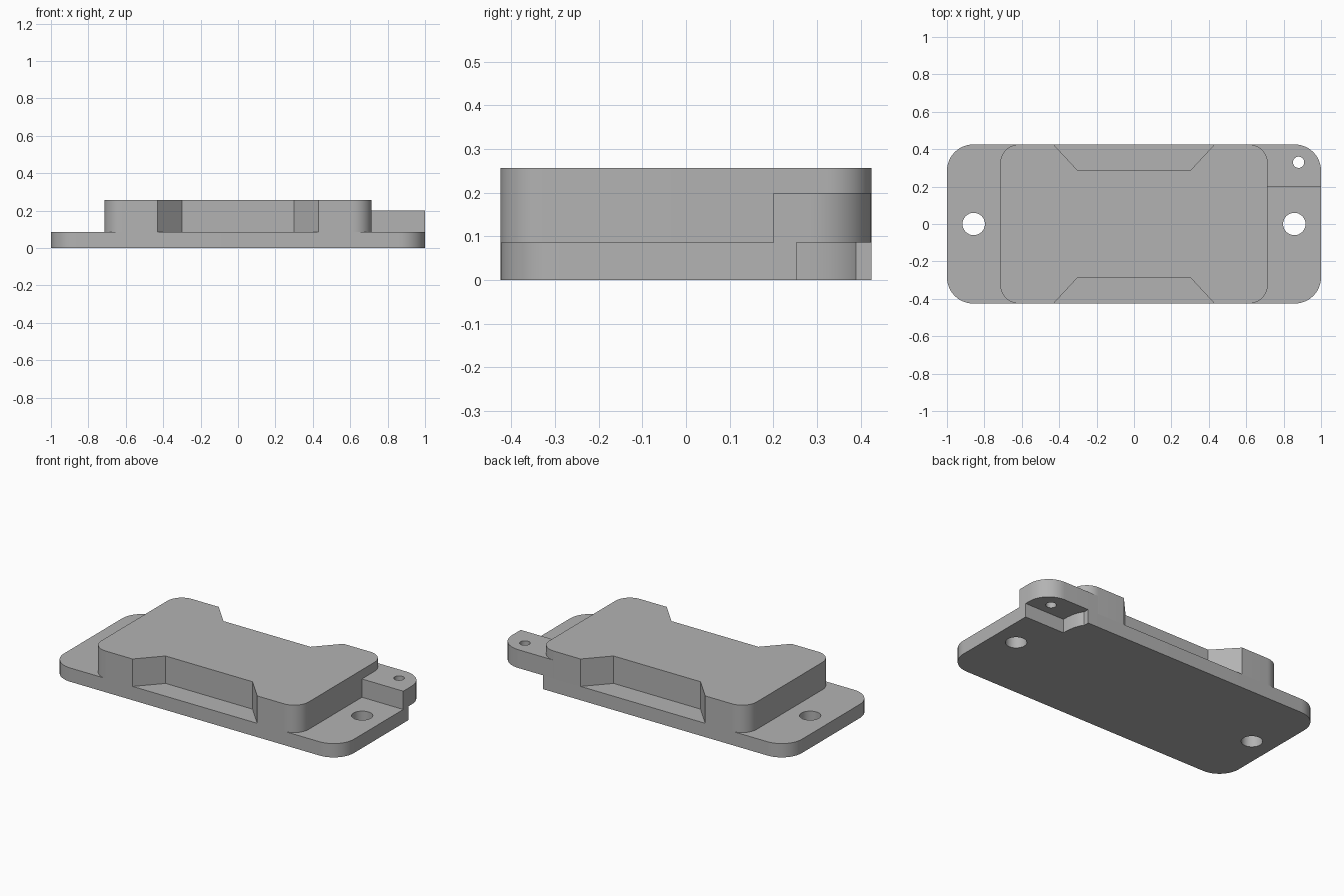
import bpy, bmesh, math

cube = bpy.data.objects.get("Cube")
if cube:
    bpy.data.objects.remove(cube, do_unlink=True)

grey = bpy.data.materials.new("matte grey")
grey.use_nodes = True
COLOUR = (0.45, 0.45, 0.45, 1)
grey.diffuse_color = COLOUR
grey.node_tree.nodes["Principled BSDF"].inputs["Base Color"].default_value = COLOUR

# Main dimensions
W, D = 1.0, 0.425            # half width and half depth of the plate
BODY = 0.715                 # half width of the raised body
PLATE_TOP, EAR_TOP, TOP = 0.086, 0.2, 0.257


def corner(x, y, r, steps=12):
    """Rounded corner at (x, y), listed counter-clockwise about the origin."""
    sx, sy = math.copysign(1, x), math.copysign(1, y)
    start = {(1, 1): 0, (-1, 1): 90, (-1, -1): 180, (1, -1): 270}[(sx, sy)]
    angles = [math.radians(start + 90 * i / steps) for i in range(steps + 1)]
    return [(x - sx * r + r * math.cos(a), y - sy * r + r * math.sin(a)) for a in angles]


def circle(x, y, r, n=32):
    return [(x + r * math.cos(math.tau * i / n), y + r * math.sin(math.tau * i / n))
            for i in range(n)]


def prism(name, outline, z0, z1):
    """Extrude a counter-clockwise outline from z0 to z1."""
    bm = bmesh.new()
    base = bm.faces.new([bm.verts.new((x, y, z0)) for x, y in outline])
    ext = bmesh.ops.extrude_face_region(bm, geom=[base], use_keep_orig=True)
    verts = [g for g in ext["geom"] if isinstance(g, bmesh.types.BMVert)]
    bmesh.ops.translate(bm, verts=verts, vec=(0, 0, z1 - z0))
    bmesh.ops.recalc_face_normals(bm, faces=bm.faces)
    mesh = bpy.data.meshes.new(name)
    bm.to_mesh(mesh)
    bm.free()
    mesh.materials.append(grey)
    obj = bpy.data.objects.new(name, mesh)
    bpy.context.collection.objects.link(obj)
    return obj


def activate(obj):
    bpy.ops.object.select_all(action='DESELECT')
    obj.select_set(True)
    bpy.context.view_layer.objects.active = obj


def cut(obj, outline):
    """Cut an outline straight through the part."""
    cutter = prism("cutter", outline, -0.2, 0.5)
    cutter.hide_render = True
    mod = obj.modifiers.new("cut", 'BOOLEAN')
    mod.operation, mod.solver, mod.object = 'DIFFERENCE', 'EXACT', cutter
    activate(obj)
    bpy.ops.object.modifier_apply(modifier=mod.name)
    bpy.data.objects.remove(cutter, do_unlink=True)


# Base plate with two screw holes and an open rear corner
plate = prism("base_plate", corner(W, D, 0.14) + corner(-W, D, 0.14)
              + corner(-W, -D, 0.14) + corner(W, -D, 0.14), 0, PLATE_TOP)
for side in (-1, 1):
    cut(plate, circle(side * 0.857, 0, 0.06))
cut(plate, [(0.725, 0.253), (1.1, 0.253), (1.1, 0.6), (0.69, 0.6),
            (0.69, 0.39), (0.705, 0.37), (0.718, 0.33), (0.724, 0.29)])

# Raised body with a tapered recess at the front and back
recess = [(0.43, D), (0.3, 0.285), (-0.3, 0.285), (-0.43, D)]
body = prism("raised_body", corner(BODY, D, 0.1) + recess + corner(-BODY, D, 0.1)
             + corner(-BODY, -D, 0.1) + [(-x, -y) for x, y in recess]
             + corner(BODY, -D, 0.1), PLATE_TOP, TOP)

# Raised ear over the open corner, with a small hole
ear = prism("corner_ear", corner(W, D, 0.14) + [(0.62, D), (0.62, 0.2), (W, 0.2)],
            PLATE_TOP, EAR_TOP)
cut(ear, circle(0.88, 0.33, 0.03))

# Smooth the rounded walls, keep the corners crisp
for part in (plate, body, ear):
    activate(part)
    bpy.ops.object.shade_smooth_by_angle(angle=math.radians(30))
